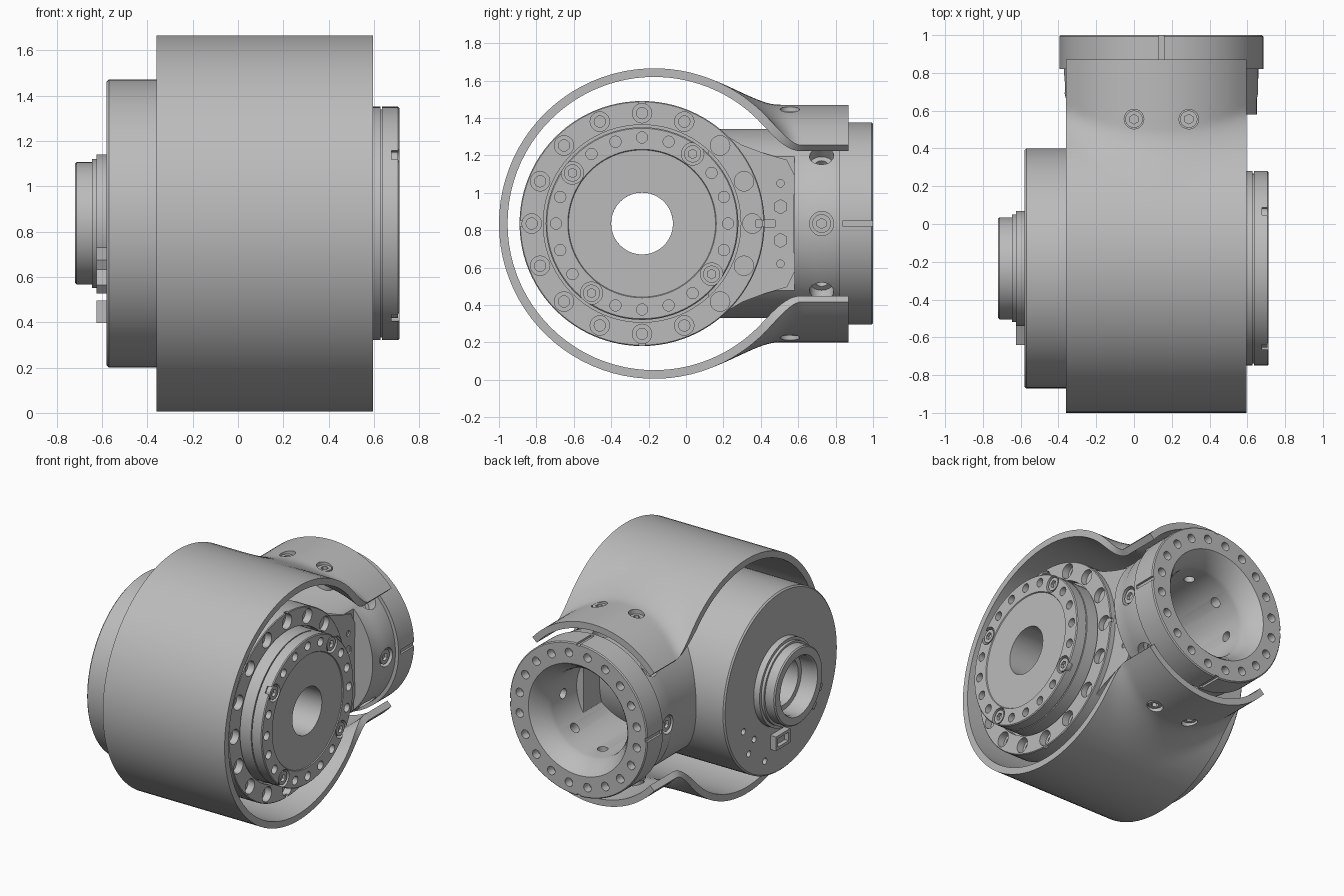
import bpy, bmesh, math
from mathutils import Vector, Matrix

default = bpy.data.objects.get("Cube")
if default:
    bpy.data.objects.remove(default, do_unlink=True)

metal = bpy.data.materials.new("machined grey")
metal.use_nodes = True
grey = (0.5, 0.5, 0.5, 1)
metal.diffuse_color = grey
metal.node_tree.nodes["Principled BSDF"].inputs["Base Color"].default_value = grey

# Main axes: the drum turns about x, the tube about y
AXIS_Z = 0.836
DRUM = Vector((0, -0.235, AXIS_Z))
TUBE = Vector((0.145, 0, AXIS_Z))
X, Y, Z = Vector((1, 0, 0)), Vector((0, 1, 0)), Vector((0, 0, 1))


def add_object(name, bm, recalc=True):
    if recalc:
        bmesh.ops.recalc_face_normals(bm, faces=bm.faces)
    mesh = bpy.data.meshes.new(name)
    bm.to_mesh(mesh)
    bm.free()
    mesh.materials.append(metal)
    obj = bpy.data.objects.new(name, mesh)
    bpy.context.collection.objects.link(obj)
    return obj


def select(obj):
    bpy.ops.object.select_all(action='DESELECT')
    obj.select_set(True)
    bpy.context.view_layer.objects.active = obj


def smooth(obj):
    select(obj)
    bpy.ops.object.shade_smooth_by_angle(angle=math.radians(30))


def around(center, axis, radius, angle):
    """Point on a circle about the x or y axis."""
    side = Y if axis == X else X
    return center + side * radius * math.cos(angle) + Z * radius * math.sin(angle)


def lathe(name, profile, center, axis, steps=96):
    """Closed (distance, radius) profile turned about an axis."""
    bm = bmesh.new()
    rings = [[bm.verts.new(around(center + axis * d, axis, r, math.tau * i / steps))
              for d, r in profile] for i in range(steps)]
    count = len(profile)
    for i in range(steps):
        a, b = rings[i], rings[(i + 1) % steps]
        for j in range(count):
            k = (j + 1) % count
            bm.faces.new((a[j], a[k], b[k], b[j]))
    return add_object(name, bm)


def pegs(name, spots, radius, reach, sides=20):
    """Cylinders centred on (point, direction) spots, reaching both ways."""
    bm = bmesh.new()
    for point, direction in spots:
        turn = direction.to_track_quat('Z', 'Y').to_matrix().to_4x4()
        bmesh.ops.create_cone(bm, cap_ends=True, segments=sides, radius1=radius,
                              radius2=radius, depth=2 * reach,
                              matrix=Matrix.Translation(point) @ turn)
    return add_object(name, bm)


def block(name, center, size, angle=0, axis='X'):
    bm = bmesh.new()
    bmesh.ops.create_cube(bm, size=1, matrix=Matrix.Translation(center)
                          @ Matrix.Rotation(angle, 4, axis) @ Matrix.Diagonal((*size, 1)))
    return add_object(name, bm)


def cut(obj, cutter):
    mod = obj.modifiers.new("cut", 'BOOLEAN')
    mod.operation, mod.solver, mod.object = 'DIFFERENCE', 'EXACT', cutter
    select(obj)
    bpy.ops.object.modifier_apply(modifier=mod.name)
    bpy.data.objects.remove(cutter, do_unlink=True)


def circle_spots(center, axis, radius, count, start=0):
    return [(around(center, axis, radius, start + math.tau * i / count), axis)
            for i in range(count)]


def socket_screws(name, spots, radius, reach):
    heads = pegs(name, spots, radius, reach)
    cut(heads, pegs("socket_cutter", [(p + d * reach, d) for p, d in spots],
                    radius * 0.55, reach, 6))
    smooth(heads)


# Drum housing with its bolted ring
drum = lathe("drum_housing", [(-0.58, 0.165), (-0.58, 0.625), (-0.57, 0.635), (0.4, 0.635),
                              (0.4, 0.655), (0.545, 0.655), (0.55, 0.65), (0.55, 0.528),
                              (0.5, 0.528), (0.5, 0.165)], DRUM, X)
ring_spots = circle_spots(DRUM + X * 0.55, X, 0.59, 16)
cut(drum, pegs("counterbore_cutter", ring_spots, 0.052, 0.05))
cut(drum, pegs("bolt_hole_cutter", ring_spots, 0.03, 0.12))
for quarter in range(4):
    angle = quarter * math.pi / 2
    cut(drum, block("ring_slot_cutter", around(DRUM + X * 0.55, X, 0.645, angle),
                    (0.04, 0.05, 0.03), angle))
face = DRUM - X * 0.58
cut(drum, pegs("rear_hole_cutter", [(face + Y * y + Z * z, X) for y, z in
                                    ((0.3, -0.3), (0.36, -0.38), (0.18, -0.5), (0.42, -0.2))],
               0.022, 0.03))
smooth(drum)

# Output flange
flange = lathe("output_flange", [(0.45, 0.165), (0.45, 0.515), (0.628, 0.515), (0.628, 0.503),
                                 (0.635, 0.503), (0.635, 0.515), (0.706, 0.515),
                                 (0.712, 0.509), (0.712, 0.397), (0.706, 0.393),
                                 (0.706, 0.165)], DRUM, X)
rim = DRUM + X * 0.712
corner = math.radians(54)
screw_spots = circle_spots(rim, X, 0.46, 4, corner)
small_spots = [s for i, s in enumerate(circle_spots(rim, X, 0.46, 20, corner)) if i % 5]
cut(flange, pegs("flange_hole_cutter", small_spots, 0.03, 0.05))
cut(flange, pegs("screw_pocket_cutter", screw_spots, 0.06, 0.035))
smooth(flange)
socket_screws("flange_screws", [(p - X * 0.025, d) for p, d in screw_spots], 0.046, 0.02)

# Rear hub, connector and tabs
smooth(lathe("rear_hub", [(-0.55, 0.165), (-0.55, 0.305), (-0.625, 0.305), (-0.625, 0.285),
                          (-0.645, 0.285), (-0.645, 0.27), (-0.712, 0.27), (-0.72, 0.262),
                          (-0.72, 0.21), (-0.7, 0.2), (-0.6, 0.2), (-0.6, 0.165)], DRUM, X, 64))
connector = block("connector", face + Y * 0.04 - Z * 0.39, (0.09, 0.16, 0.1))
cut(connector, block("connector_cutter", face + Y * 0.04 - Z * 0.39 - X * 0.045,
                     (0.06, 0.12, 0.06)))
for index, degrees in enumerate((205, 222)):
    angle = math.radians(degrees)
    block("hub_tab_%d" % (index + 1), around(face, X, 0.36, angle), (0.09, 0.15, 0.05), angle)

# Side tube with its end flange
tube = lathe("side_tube", [(0, 0.31), (0, 0.505), (0.66, 0.505), (0.69, 0.515), (0.82, 0.515),
                           (0.82, 0.54), (0.993, 0.54), (1, 0.533), (1, 0.39), (0.985, 0.375),
                           (0.93, 0.34), (0.88, 0.315), (0.85, 0.31)], TUBE, Y)
cut(tube, block("flat_cutter", (0.7, 0.05, AXIS_Z), (0.4, 1.06, 1.2)))
cut(tube, pegs("end_hole_cutter", circle_spots(TUBE + Y, Y, 0.465, 20, math.pi / 20),
               0.03, 0.06))
radial = []
for i in range(8):
    out = around(Vector(), Y, 1, i * math.pi / 4)
    radial.append((TUBE + Y * 0.725 + out * 0.5, out))
cut(tube, pegs("radial_hole_cutter", radial, 0.065, 0.06))
cut(tube, pegs("radial_through_cutter", radial, 0.035, 0.25))
for quarter in range(4):
    angle = quarter * math.pi / 2
    cut(tube, block("end_slot_cutter", around(TUBE + Y * 0.94, Y, 0.54, angle),
                    (0.03, 0.2, 0.03), -angle, 'Y'))
smooth(tube)
socket_screws("tube_screws", [(p - d * 0.02, d) for p, d in radial[::4]], 0.05, 0.02)

# Flared web joining the ring to the tube
bm = bmesh.new()
outline = [(0.12, 0.53), (0.2, 0.48), (0.3, 0.42), (0.42, 0.375), (0.54, 0.34), (0.585, 0.25),
           (0.575, 0.1)]
outline += [(y, -h) for y, h in reversed(outline)]
bottom = bm.faces.new([bm.verts.new((0.4, y, AXIS_Z + h)) for y, h in outline])
extruded = bmesh.ops.extrude_face_region(bm, geom=[bottom], use_keep_orig=True)
bmesh.ops.translate(bm, vec=X * 0.11,
                    verts=[v for v in extruded["geom"] if isinstance(v, bmesh.types.BMVert)])
web = add_object("neck_web", bm)
web_center = Vector((0.51, 0.505, AXIS_Z))
cut(web, pegs("hex_hole_cutter", [(web_center + Z * s * 0.09, X) for s in (-1, 1)],
              0.038, 0.04, 6))
cut(web, pegs("pin_hole_cutter", [(web_center + Z * s * 0.215, X) for s in (-1, 1)],
              0.02, 0.04))
cut(web, block("key_slot_cutter", web_center - Y * 0.08, (0.05, 0.1, 0.036)))


# Wrap-around cover: a round shell blending into saddles over the tube
SHELL_Y, SHELL_R, SADDLE_R, BLEND = -0.17, 0.83, 0.635, 0.14


def cover_height(x, y):
    round_part = math.sqrt(max(SHELL_R ** 2 - (y - SHELL_Y) ** 2, 0))
    if y < 0.15:
        return round_part
    saddle = math.sqrt(SADDLE_R ** 2 - (x - 0.118) ** 2)
    overlap = max(BLEND - abs(round_part - saddle), 0)
    return max(round_part, saddle) + overlap ** 2 / (4 * BLEND)


half = [SHELL_Y - SHELL_R * math.cos(math.radians(116) * i / 28) for i in range(29)]
start = half[-1]
half += [start + (0.87 - start) * i / 28 for i in range(1, 29)]
rows = [(y, -1) for y in reversed(half[1:])] + [(y, 1) for y in half]
columns = [-0.36 + 0.955 * i / 28 for i in range(29)]
bm = bmesh.new()
grid = [[bm.verts.new((x, y, AXIS_Z + side * cover_height(x, y))) for x in columns]
        for y, side in rows]
for low, high in zip(grid, grid[1:]):
    for j in range(len(columns) - 1):
        bm.faces.new((low[j], low[j + 1], high[j + 1], high[j]))
cover = add_object("wrap_cover", bm, recalc=False)
shell = cover.modifiers.new("thickness", 'SOLIDIFY')
shell.thickness, shell.offset, shell.use_even_offset = 0.046, -1, True
select(cover)
bpy.ops.object.modifier_apply(modifier=shell.name)
cover_spots = [(Vector((x, 0.555, AXIS_Z + s * 0.62)), Z * s) for x in (0, 0.29) for s in (-1, 1)]
cut(cover, pegs("cover_hole_cutter", cover_spots, 0.052, 0.12))
smooth(cover)
socket_screws("cover_screws", [(p - d * 0.06, d) for p, d in cover_spots], 0.046, 0.04)
smooth(pegs("cover_spacers", [(p - d * 0.13, d) for p, d in cover_spots], 0.06, 0.05))
